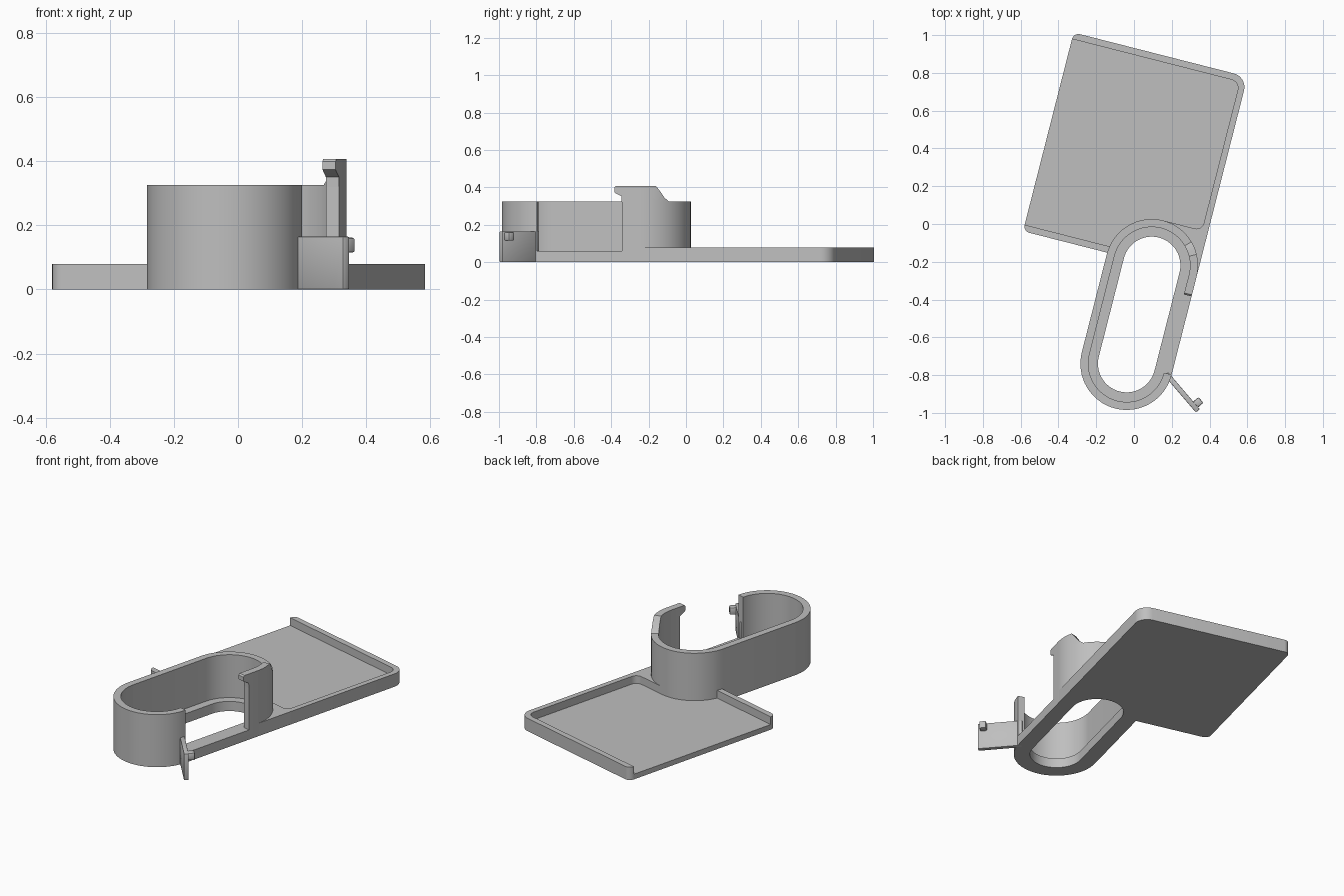
import bpy, bmesh, math
from mathutils import Matrix, Vector

if "Cube" in bpy.data.objects:
    bpy.data.objects.remove(bpy.data.objects["Cube"])

TILT = Matrix.Rotation(math.radians(-14.3), 4, 'Z')   # whole tray leans to the right
CU, V0, V1 = 0.145, -0.726, -0.189                     # holder axis and its two centres
R_OUT, R_IN, R_HOLE = 0.245, 0.203, 0.152
STEPS = 32

grey = bpy.data.materials.new("plain_grey")
grey.diffuse_color = (0.52, 0.52, 0.52, 1)
grey.use_nodes = True
grey.node_tree.nodes["Principled BSDF"].inputs["Base Color"].default_value = grey.diffuse_color


def make(name, bm):
    bmesh.ops.recalc_face_normals(bm, faces=bm.faces)
    me = bpy.data.meshes.new(name)
    bm.to_mesh(me)
    bm.free()
    me.materials.append(grey)
    ob = bpy.data.objects.new(name, me)
    bpy.context.collection.objects.link(ob)
    return ob


def prism(name, outline, z0, z1):
    bm = bmesh.new()
    low = [bm.verts.new((x, y, z0)) for x, y in outline]
    top = [bm.verts.new((x, y, z1)) for x, y in outline]
    bm.faces.new(low)
    bm.faces.new(top)
    for i in range(len(low)):
        j = (i + 1) % len(low)
        bm.faces.new((low[i], low[j], top[j], top[i]))
    return make(name, bm)


def rounded(corners):
    """Outline from (x, y, radius) corners, with each corner rounded."""
    out = []
    for i, (x, y, r) in enumerate(corners):
        p = Vector((x, y))
        if r == 0:
            out.append(p)
            continue
        a = (Vector(corners[i - 1][:2]) - p).normalized() * r
        b = (Vector(corners[(i + 1) % len(corners)][:2]) - p).normalized() * r
        for k in range(9):
            t = math.pi / 2 * k / 8
            out.append(p + a * (1 - math.sin(t)) + b * (1 - math.cos(t)))
    return out


def stadium(r):
    pts = []
    for cv, start in ((V1, 0), (V0, math.pi)):
        for k in range(STEPS + 1):
            t = start + math.pi * k / STEPS
            pts.append((CU + r * math.cos(t), cv + r * math.sin(t)))
    return pts


def combine(target, tool, operation):
    mod = target.modifiers.new("join", 'BOOLEAN')
    mod.operation, mod.object, mod.solver = operation, tool, 'EXACT'
    bpy.context.view_layer.objects.active = target
    bpy.ops.object.modifier_apply(modifier=mod.name)
    bpy.data.objects.remove(tool)


def finish(ob, tilt=True):
    if tilt:
        ob.data.transform(TILT)
    bpy.ops.object.select_all(action='DESELECT')
    ob.select_set(True)
    bpy.context.view_layer.objects.active = ob
    bpy.ops.object.shade_smooth_by_angle(angle=math.radians(30))


# Tray with a pocket that is open along its left edge
body = prism("tray_and_holder", rounded([
    (-0.56, -0.182, 0.035), (0.39, -0.182, 0),
    (0.39, 0.903, 0.075), (-0.56, 0.903, 0.035)]), 0, 0.08)
pocket = prism("pocket_cutter", rounded([
    (-0.8, -0.147, 0), (CU, -0.147, 0), (CU, 0.056, 0), (0.357, 0.056, 0.04),
    (0.357, 0.868, 0.045), (-0.8, 0.868, 0)]), 0.032, 0.5)
combine(body, pocket, 'DIFFERENCE')

# Oval holder: outer wall, inner ledge, through hole and side opening
combine(body, prism("holder_wall", stadium(R_OUT), 0, 0.326), 'UNION')
combine(body, prism("inner_cutter", stadium(R_IN), 0.06, 0.6), 'DIFFERENCE')
combine(body, prism("hole_cutter", stadium(R_HOLE), -0.2, 0.3), 'DIFFERENCE')
combine(body, prism("opening_cutter", [(0.3, -0.724), (0.5, -0.724),
                                       (0.5, -0.255), (0.3, -0.255)], 0.06, 0.6), 'DIFFERENCE')
finish(body)

# Raised tab with a hook, following the curve of the wall
stations = []                                  # inner point, outer point, bottom, top
for v, lo, hi in ((-0.296, 0.374, 0.400), (-0.288, 0.368, 0.408),
                  (-0.256, 0.352, 0.408), (-0.255, 0.32, 0.408)):
    stations.append(((CU + R_IN, v), (CU + R_OUT, v), lo, hi))
tops = [0.408] * 6 + [0.378, 0.345, 0.327]
for k, hi in enumerate(tops):
    t = math.pi * k / STEPS
    c, s = math.cos(t), math.sin(t)
    stations.append(((CU + R_IN * c, V1 + R_IN * s), (CU + R_OUT * c, V1 + R_OUT * s), 0.32, hi))
bm = bmesh.new()
rings = [[bm.verts.new((*p, z)) for p, z in ((i, lo), (o, lo), (o, hi), (i, hi))]
         for i, o, lo, hi in stations]
for a, b in zip(rings, rings[1:]):
    for k in range(4):
        bm.faces.new((a[k], a[(k + 1) % 4], b[(k + 1) % 4], b[k]))
bm.faces.new(rings[0])
bm.faces.new(rings[-1])
finish(make("hook_tab", bm))

# Slanted flap beside the opening, with a small catch on its outer face
START = Vector((0.17, -0.793, 0))
ALONG = Vector((0.651, -0.759, 0)).normalized()
SIDE = Vector((-ALONG.y, ALONG.x, 0))


def flap_block(name, a0, a1, n0, n1, z0, z1, bevel):
    pts = [START + ALONG * a + SIDE * n for a, n in ((a0, n0), (a1, n0), (a1, n1), (a0, n1))]
    ob = prism(name, [p.xy for p in pts], z0, z1)
    bm = bmesh.new()
    bm.from_mesh(ob.data)
    bmesh.ops.bevel(bm, geom=bm.edges[:], offset=bevel, segments=2, profile=0.5, affect='EDGES')
    bm.to_mesh(ob.data)
    bm.free()
    finish(ob, tilt=False)


flap_block("flap", 0, 0.258, -0.0135, 0.0135, 0, 0.165, 0.004)
flap_block("flap_catch", 0.205, 0.245, 0.005, 0.05, 0.115, 0.162, 0.008)
